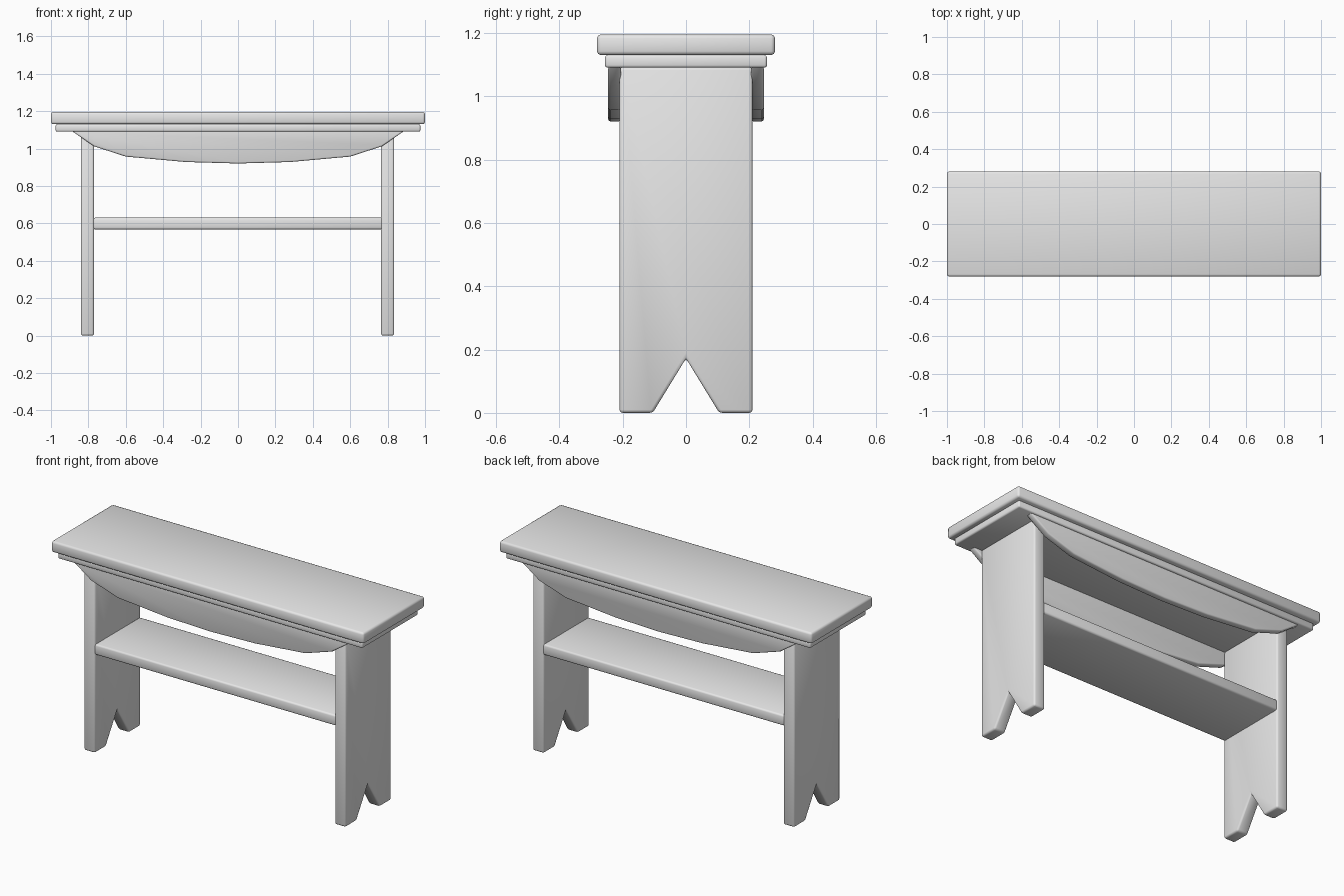
import bpy
import bmesh
from mathutils import Vector

cube = bpy.data.objects.get("Cube")
if cube:
    bpy.data.objects.remove(cube, do_unlink=True)

# Single plain grey finish
grey = bpy.data.materials.new("plain_grey")
grey.use_nodes = True
colour = (0.8, 0.8, 0.8, 1)
grey.diffuse_color = colour
grey.node_tree.nodes["Principled BSDF"].inputs["Base Color"].default_value = colour


def prism(name, outline, depth, bevel):
    """Extrude a closed outline along a depth vector and round its edges."""
    bm = bmesh.new()
    face = bm.faces.new([bm.verts.new(p) for p in outline])
    grown = bmesh.ops.extrude_face_region(bm, geom=[face])["geom"]
    moved = [v for v in grown if isinstance(v, bmesh.types.BMVert)]
    bmesh.ops.translate(bm, verts=moved, vec=Vector(depth))
    bmesh.ops.recalc_face_normals(bm, faces=bm.faces)
    mesh = bpy.data.meshes.new(name)
    bm.to_mesh(mesh)
    bm.free()
    mesh.materials.append(grey)
    mesh.shade_smooth()
    obj = bpy.data.objects.new(name, mesh)
    bpy.context.collection.objects.link(obj)
    mod = obj.modifiers.new("rounded_edges", "BEVEL")
    mod.width = bevel
    mod.segments = 2
    mod.limit_method = "ANGLE"
    mod.angle_limit = 0.5
    return obj


def board(name, half_x, half_y, bottom, top, bevel):
    corners = [(-1, -1), (1, -1), (1, 1), (-1, 1)]
    outline = [(sx * half_x, sy * half_y, bottom) for sx, sy in corners]
    return prism(name, outline, (0, 0, top - bottom), bevel)


# Seat, the stepped board beneath it, and the stretcher shelf
board("seat", 1.0, 0.281, 1.13, 1.195, 0.012)
board("under_seat_board", 0.975, 0.256, 1.09, 1.13, 0.008)
board("stretcher_shelf", 0.775, 0.207, 0.568, 0.63, 0.01)

# Plank legs with a V notch cut in the foot
half_leg = [(0.21, 1.092), (0.21, 0), (0.105, 0)]
leg_outline = half_leg + [(0, 0.172)] + [(-y, z) for y, z in reversed(half_leg)]
for side, x in (("right", -0.84), ("left", 0.765)):
    prism(side + "_leg", [(x, y, z) for y, z in leg_outline], (0.07, 0, 0), 0.01)

# Curved aprons along the front and back
half_apron = [(0.89, 1.095), (0.77, 1.012), (0.6, 0.957), (0.28, 0.928)]
apron_outline = half_apron + [(0, 0.92)] + [(-x, z) for x, z in reversed(half_apron)]
for side, y in (("front", -0.246), ("back", 0.206)):
    prism(side + "_apron", [(x, y, z) for x, z in apron_outline], (0, 0.04, 0), 0.008)
